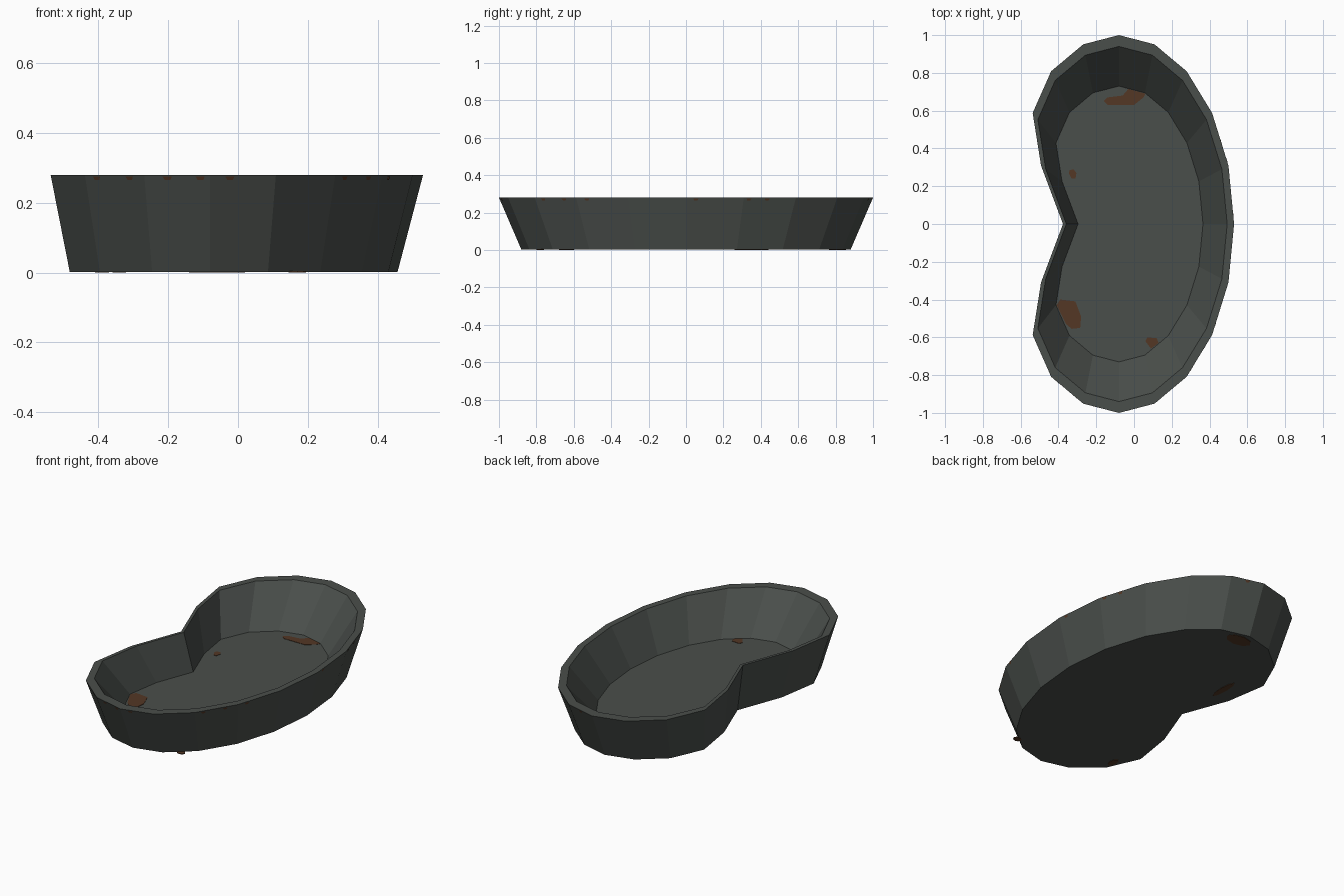
import bpy, bmesh, math
from mathutils import Vector

if "Cube" in bpy.data.objects:
    bpy.data.objects.remove(bpy.data.objects["Cube"])

def material(name, rgb):
    m = bpy.data.materials.new(name)
    m.diffuse_color = (*rgb, 1)
    m.use_nodes = True
    m.node_tree.nodes["Principled BSDF"].inputs["Base Color"].default_value = m.diffuse_color
    return m

metal = material("dark grey metal", (0.068, 0.077, 0.070))
rust = material("brown rust", (0.088, 0.038, 0.018))

CX, H, FLOOR, BASE = -0.08, 0.28, 0.06, 0.002

# Kidney outline: 20-sided ellipse whose -x side is pushed in
PUSH = {8: 0.037, 9: 0.168, 10: 0.314, 11: 0.168, 12: 0.037}
outline = [Vector((0.61 * math.cos(i * math.pi / 10) + PUSH.get(i, 0),
                   math.sin(i * math.pi / 10))) for i in range(20)]

def ring(scale, z):
    return [Vector((CX + p.x * scale, p.y * scale, z)) for p in outline]

def finish(name, bm, mat):
    me = bpy.data.meshes.new(name)
    bm.to_mesh(me)
    bm.free()
    me.materials.append(mat)
    ob = bpy.data.objects.new(name, me)
    bpy.context.collection.objects.link(ob)
    return ob

# Dish: base, outer wall, flat rim, sloped inner wall, floor
bm = bmesh.new()
rings = [[bm.verts.new(p) for p in ring(s, z)]
         for s, z in ((0.88, BASE), (1.0, H), (0.94, H), (0.73, FLOOR))]
for a, b in zip(rings, rings[1:]):
    for i in range(20):
        j = (i + 1) % 20
        bm.faces.new((a[i], a[j], b[j], b[i]))
bm.faces.new(rings[0][::-1])
bm.faces.new(rings[-1])
finish("dish", bm, metal)

def plate(name, pts, z, t):
    bm = bmesh.new()
    f = bm.faces.new([bm.verts.new((x, y, z)) for x, y in pts])
    up = bmesh.ops.extrude_face_region(bm, geom=[f])["geom"]
    for v in up:
        if isinstance(v, bmesh.types.BMVert):
            v.co.z += t
    bmesh.ops.recalc_face_normals(bm, faces=bm.faces)
    finish(name, bm, rust)

# Rust patches on the floor
patches = [
    [(-0.16, 0.65), (-0.14, 0.63), (0.0, 0.63), (0.05, 0.67), (0.06, 0.69), (-0.03, 0.715), (-0.06, 0.68), (-0.14, 0.67)],
    [(-0.345, 0.27), (-0.33, 0.24), (-0.31, 0.24), (-0.305, 0.27), (-0.32, 0.29), (-0.34, 0.285)],
    [(-0.41, -0.43), (-0.36, -0.53), (-0.33, -0.555), (-0.285, -0.55), (-0.28, -0.49), (-0.31, -0.41), (-0.39, -0.40)],
    [(0.06, -0.62), (0.09, -0.66), (0.13, -0.63), (0.12, -0.605), (0.07, -0.60)],
]
for p in patches:
    plate("floor_rust", p, FLOOR - 0.002, 0.004)

# Rust patches under the base, close to its edge
for x, y, rx, ry in ((-0.06, 0.81, 0.08, 0.045), (-0.34, 0.35, 0.02, 0.09),
                     (0.17, -0.78, 0.025, 0.02), (-0.39, -0.64, 0.02, 0.04)):
    pts = [(x + rx * math.cos(k * math.pi / 4), y + ry * math.sin(k * math.pi / 4)) for k in range(8)]
    plate("base_rust", pts, 0.0, 0.004)

# Small rust chips on the outer wall just below the rim: (edge, position along it)
low, top = ring(0.88, BASE), ring(1.0, H)
bm = bmesh.new()
for e, t in ((13, 0.2), (13, 0.75), (14, 0.35), (14, 0.85), (15, 0.3),
             (17, 0.2), (17, 0.7), (18, 0.2), (0, 0.17), (1, 0.1), (1, 0.45), (4, 0.5)):
    a, b, c = top[e], top[(e + 1) % 20], low[e]
    along, down = (b - a).normalized(), (c - a).normalized()
    n = along.cross(-down).normalized()
    o = a.lerp(b, t) + n * 0.002
    bm.faces.new([bm.verts.new(o + along * u + down * v) for u, v in
                  ((-0.014, 0.004), (-0.008, 0.016), (0.008, 0.016), (0.014, 0.004))])
finish("rim_rust", bm, rust)
